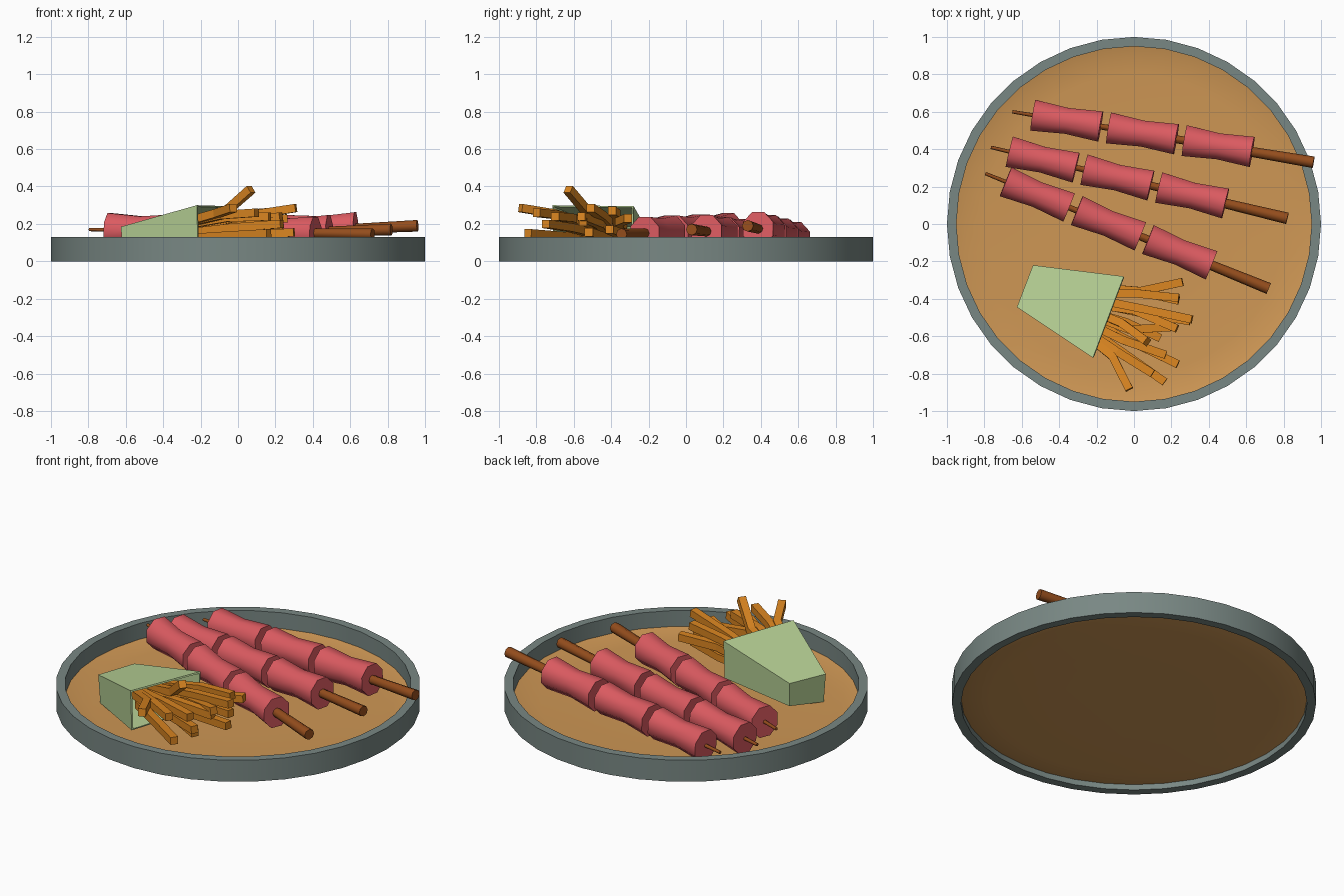
import bpy, bmesh, math
from mathutils import Vector

if "Cube" in bpy.data.objects:
    bpy.data.objects.remove(bpy.data.objects["Cube"])


def material(name, rgb):
    m = bpy.data.materials.new(name)
    m.diffuse_color = (*rgb, 1)
    m.use_nodes = True
    m.node_tree.nodes["Principled BSDF"].inputs["Base Color"].default_value = m.diffuse_color
    return m


GREY = material("grey_rim", (0.19, 0.245, 0.23))
TAN = material("tan_floor", (0.62, 0.31, 0.09))
MEAT = material("red_meat", (0.72, 0.105, 0.12))
WOOD = material("brown_wood", (0.30, 0.075, 0.012))
GREEN = material("pale_green_paper", (0.48, 0.645, 0.305))
FRY = material("orange_fry", (0.70, 0.235, 0.015))


def make(name, bm, mat, smooth=None):
    bmesh.ops.recalc_face_normals(bm, faces=bm.faces)
    me = bpy.data.meshes.new(name)
    bm.to_mesh(me)
    bm.free()
    me.materials.append(mat)
    ob = bpy.data.objects.new(name, me)
    bpy.context.collection.objects.link(ob)
    if smooth:
        bpy.ops.object.select_all(action='DESELECT')
        ob.select_set(True)
        bpy.context.view_layer.objects.active = ob
        bpy.ops.object.shade_smooth_by_angle(angle=math.radians(smooth))
    return ob


def skin(bm, rings, closed=False, caps=True):
    """Join equal-length rings of points with quads."""
    vs = [[bm.verts.new(p) for p in r] for r in rings]
    n = len(vs[0])
    pairs = list(zip(vs, vs[1:])) + ([(vs[-1], vs[0])] if closed else [])
    for a, b in pairs:
        for i in range(n):
            j = (i + 1) % n
            bm.faces.new((a[i], a[j], b[j], b[i]))
    if caps and not closed:
        bm.faces.new(vs[0])
        bm.faces.new(vs[-1])


def circle(r, z, n=36):
    return [(r * math.cos(2 * math.pi * i / n), r * math.sin(2 * math.pi * i / n), z)
            for i in range(n)]


def frame(d):
    side = d.cross(Vector((0, 0, 1))).normalized()
    return side, side.cross(d).normalized()


def ring(c, d, rs, ru, n, turn=0.0):
    s, u = frame(d)
    return [c + s * rs * math.cos(turn + 2 * math.pi * i / n)
            + u * ru * math.sin(turn + 2 * math.pi * i / n) for i in range(n)]


# tray rim
bm = bmesh.new()
skin(bm, [circle(1, 0), circle(1, 0.13), circle(0.95, 0.13), circle(0.95, 0)], closed=True)
make("tray_rim", bm, GREY, 30)

# gently dished tray floor
bm = bmesh.new()
skin(bm, [circle(0.955, 0.035), circle(0.90, 0.022), circle(0.8, 0.015), circle(0.4, 0.012)],
     caps=False)
bm.faces.new([v for v in bm.verts][-36:])
floor = make("tray_floor", bm, TAN, 40)
if floor.data.polygons[-1].normal.z < 0:
    floor.data.flip_normals()

# skewers: tip, handle end, distance of the first chunk centre from the tip
SKEWERS = [((-0.65, 0.60, 0.115), (0.96, 0.33, 0.19), 0.295),
           ((-0.765, 0.41, 0.12), (0.82, 0.03, 0.17), 0.285),
           ((-0.795, 0.27, 0.17), (0.72, -0.345, 0.145), 0.30)]
for k, (tip, end, first) in enumerate(SKEWERS, 1):
    tip, end = Vector(tip), Vector(end)
    d = (end - tip).normalized()
    bm = bmesh.new()
    skin(bm, [ring(tip, d, 0.009, 0.009, 8), ring(end, d, 0.031, 0.031, 8)])
    make(f"skewer_stick_{k}", bm, WOOD, 50)
    for c in range(3):
        mid = tip + d * (first + 0.411 * c)
        bm = bmesh.new()
        skin(bm, [ring(mid + d * o, d, w * 0.93, w, 8, math.pi / 8)
                  for o, w in ((-0.183, 0.097), (0, 0.081), (0.183, 0.095))])
        make(f"meat_chunk_{k}_{c + 1}", bm, MEAT, 50)

# paper fry holder: closed narrow end, open wide end
narrow = [(-0.54, -0.22, 0.19), (-0.626, -0.444, 0.185), (-0.615, -0.44, 0.015), (-0.535, -0.225, 0.05)]
wide = [(-0.055, -0.28, 0.295), (-0.22, -0.715, 0.30), (-0.215, -0.71, 0.06), (-0.06, -0.285, 0.07)]
bm = bmesh.new()
skin(bm, [narrow, wide], caps=False)
bm.verts.ensure_lookup_table()
bm.faces.new(bm.verts[:4])
holder = make("fry_holder", bm, GREEN)
# make sure the open shell's faces point outward
ctr = Vector((-0.35, -0.42, 0.15))
if sum((Vector(p.center) - ctr).dot(p.normal) for p in holder.data.polygons) < 0:
    holder.data.flip_normals()
mod = holder.modifiers.new("paper_thickness", 'SOLIDIFY')
mod.thickness = 0.012
mod.offset = -1

# fries: place across the opening, height there, end x y z, sideways and upward bend
FRIES = [(0.08, 0.20, 0.26, -0.31, 0.23, -0.03, 0.0),
         (0.15, 0.14, 0.24, -0.41, 0.17, 0.02, 0.0),
         (0.22, 0.24, 0.24, -0.395, 0.27, 0.02, 0.0),
         (0.30, 0.22, 0.31, -0.51, 0.285, 0.0, 0.0),
         (0.38, 0.13, 0.30, -0.52, 0.155, 0.0, 0.0),
         (0.42, 0.18, 0.23, -0.56, 0.24, 0.035, 0.0),
         (0.50, 0.25, 0.07, -0.63, 0.385, 0.01, -0.03),
         (0.55, 0.12, 0.14, -0.61, 0.10, 0.02, 0.0),
         (0.60, 0.21, 0.22, -0.55, 0.21, -0.03, 0.02),
         (0.68, 0.17, 0.235, -0.75, 0.20, 0.0, 0.0),
         (0.75, 0.23, 0.17, -0.70, 0.24, 0.0, 0.0),
         (0.80, 0.13, 0.165, -0.845, 0.15, 0.0, 0.0),
         (0.86, 0.24, 0.10, -0.80, 0.26, 0.0, 0.0),
         (0.92, 0.24, -0.025, -0.885, 0.285, 0.03, 0.0)]
left, right, apex = Vector((-0.08, -0.31, 0)), Vector((-0.21, -0.67, 0)), Vector((-0.58, -0.33, 0.1))
for k, (t, z, x, y, ez, side, up) in enumerate(FRIES, 1):
    gate = left.lerp(right, t)
    gate.z = z
    start, end = gate.lerp(apex, 0.3), Vector((x, y, ez))
    s, u = frame((end - gate).normalized())
    mid = gate.lerp(end, 0.35) - s * side + Vector((0, 0, up))
    d0, d1 = (mid - start).normalized(), (end - mid).normalized()
    r, q = 0.031, math.pi / 4
    bm = bmesh.new()
    skin(bm, [ring(start, d0, r, r, 4, q), ring(mid, (d0 + d1).normalized(), r, r, 4, q),
              ring(end, d1, r, r, 4, q)])
    make(f"fry_{k}", bm, FRY)
